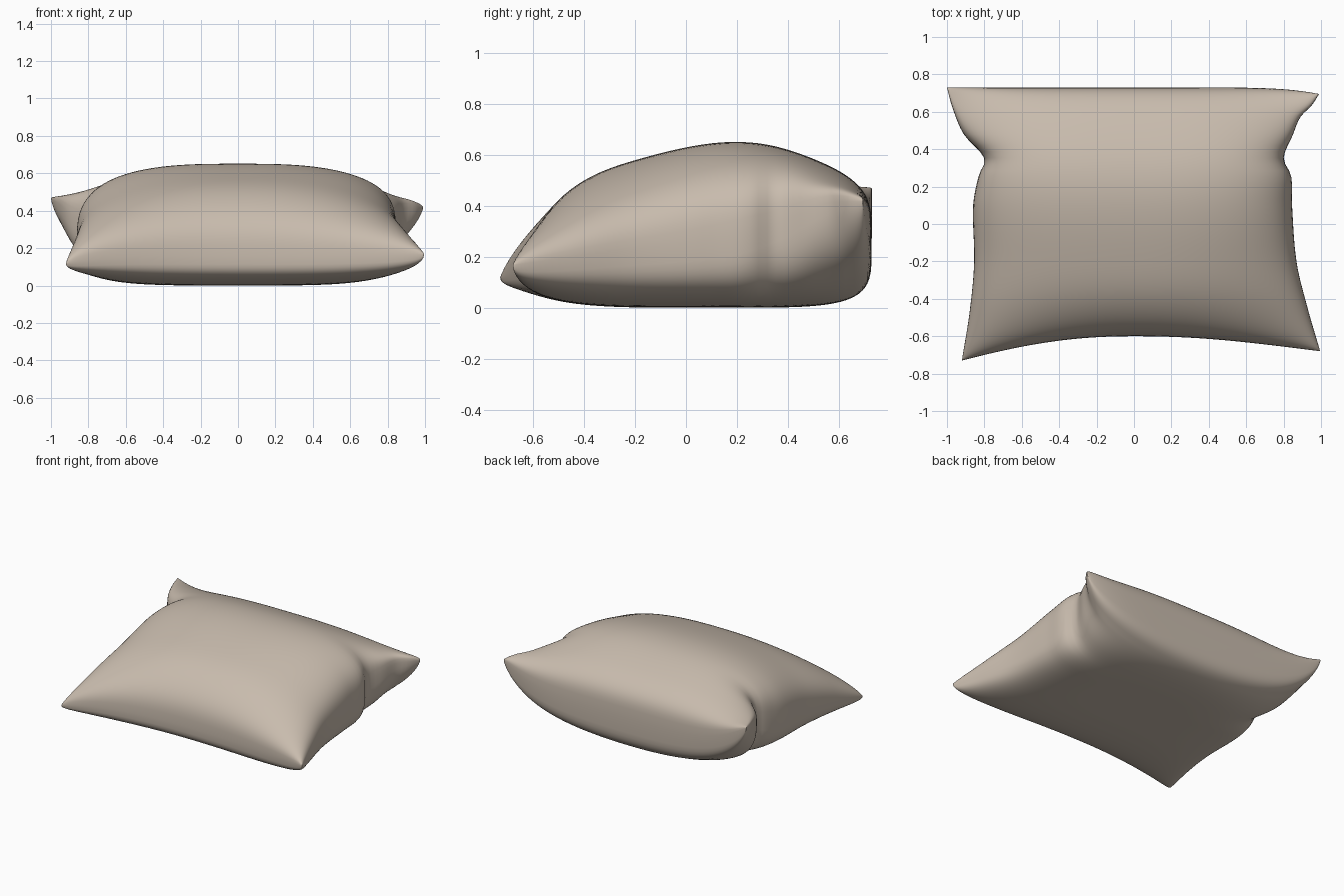
import bpy, bmesh, math

if "Cube" in bpy.data.objects:
    bpy.data.objects.remove(bpy.data.objects["Cube"])


def smooth_table(pts, x):
    """Cubic (Catmull-Rom style) lookup in a short list of (x, value)."""
    if x <= pts[0][0]:
        return pts[0][1]
    if x >= pts[-1][0]:
        return pts[-1][1]
    n = len(pts)

    def slope(k):
        a, b = pts[max(k - 1, 0)], pts[min(k + 1, n - 1)]
        return (b[1] - a[1]) / (b[0] - a[0])
    for k in range(n - 1):
        (x0, v0), (x1, v1) = pts[k], pts[k + 1]
        if x <= x1:
            d = x1 - x0
            t = (x - x0) / d
            return ((2*t**3 - 3*t**2 + 1) * v0 + (t**3 - 2*t**2 + t) * d * slope(k)
                    + (3*t**2 - 2*t**3) * v1 + (t**3 - t**2) * d * slope(k + 1))


def bulge(u, p):
    return max(0.0, 1 - abs(u) ** p) ** (1 / p)


# Side outlines seen from the top: (y, half width), pinched in front of the back ears
LEFT = [(-.60, .92), (-.42, .88), (-.2, .855), (.1, .86), (.26, .83), (.35, .80),
        (.48, .91), (.62, .97), (.73, 1.0)]
RIGHT = [(-.60, .995), (-.42, .93), (-.2, .87), (.1, .845), (.26, .84), (.35, .80),
         (.48, .85), (.58, .89), (.65, .95), (.73, .99)]
# Seam heights along left, right and middle, and the top crest height
SEAM_L = [(-.60, .13), (-.3, .23), (.1, .28), (.35, .34), (.55, .44), (.73, .48)]
SEAM_R = [(-.60, .18), (-.3, .23), (.1, .28), (.35, .34), (.55, .42), (.73, .43)]
SEAM_M = [(-.60, .17), (.1, .25), (.73, .29)]
CREST = [(-.60, .50), (-.4, .56), (-.2, .60), (.1, .658), (.3, .658), (.55, .605), (.73, .565)]
# How boxy the top cross-section is from front to back
BOXY = [(-.60, 2.2), (-.3, 2.4), (.1, 2.8), (.4, 3.1), (.73, 3.1)]
N = 56


def point(i, j, top):
    u = math.sin(math.pi / 2 * (2 * i / N - 1))
    v = math.sin(math.pi / 2 * (2 * j / N - 1))
    y = .065 + .665 * v
    a = abs(u)
    half = smooth_table(LEFT if u < 0 else RIGHT, y)
    x = u * (.86 + (half - .86) * a ** 3)
    w = a ** 5
    seam = (smooth_table(SEAM_M, y) * (1 - w)
            + smooth_table(SEAM_L if u < 0 else SEAM_R, y) * w)
    if top:
        pv = 3 if v < 0 else 3.8
        z = seam + (smooth_table(CREST, y) - seam) * bulge(u, smooth_table(BOXY, y)) * bulge(v, pv)
    else:
        back = min(1, max(0, (y - .2) / .45))
        pv = 4 if v < 0 else 5
        z = seam + (.012 - seam) * bulge(u, 4 - 1.8 * back) * bulge(v, pv)
    # front corners reach forward past the curved front edge
    reach = .13 if u < 0 else .08
    y -= reach * a ** 2.2 * max(0, -v) ** 2.5
    if u > 0:
        y -= .035 * a ** 8 * max(0, v) ** 6
    return x, y, z


# Cushion: top and bottom sheets joined along the seam
bm = bmesh.new()
for top in (True, False):
    grid = [[bm.verts.new(point(i, j, top)) for i in range(N + 1)] for j in range(N + 1)]
    for j in range(N):
        for i in range(N):
            q = [grid[j][i], grid[j][i + 1], grid[j + 1][i + 1], grid[j + 1][i]]
            bm.faces.new(q if top else q[::-1])
bmesh.ops.remove_doubles(bm, verts=bm.verts, dist=.0002)
bmesh.ops.recalc_face_normals(bm, faces=bm.faces)
# lowest point rests on the ground; the underside stays slightly hollow
low = min(p.co.z for p in bm.verts)
for p in bm.verts:
    p.co.z -= low
for f in bm.faces:
    f.smooth = True
mesh = bpy.data.meshes.new("cushion")
bm.to_mesh(mesh)
bm.free()

cloth = bpy.data.materials.new("beige cloth")
cloth.diffuse_color = (.58, .50, .42, 1)
cloth.use_nodes = True
cloth.node_tree.nodes["Principled BSDF"].inputs["Base Color"].default_value = cloth.diffuse_color
mesh.materials.append(cloth)
cushion = bpy.data.objects.new("cushion", mesh)
bpy.context.collection.objects.link(cushion)
